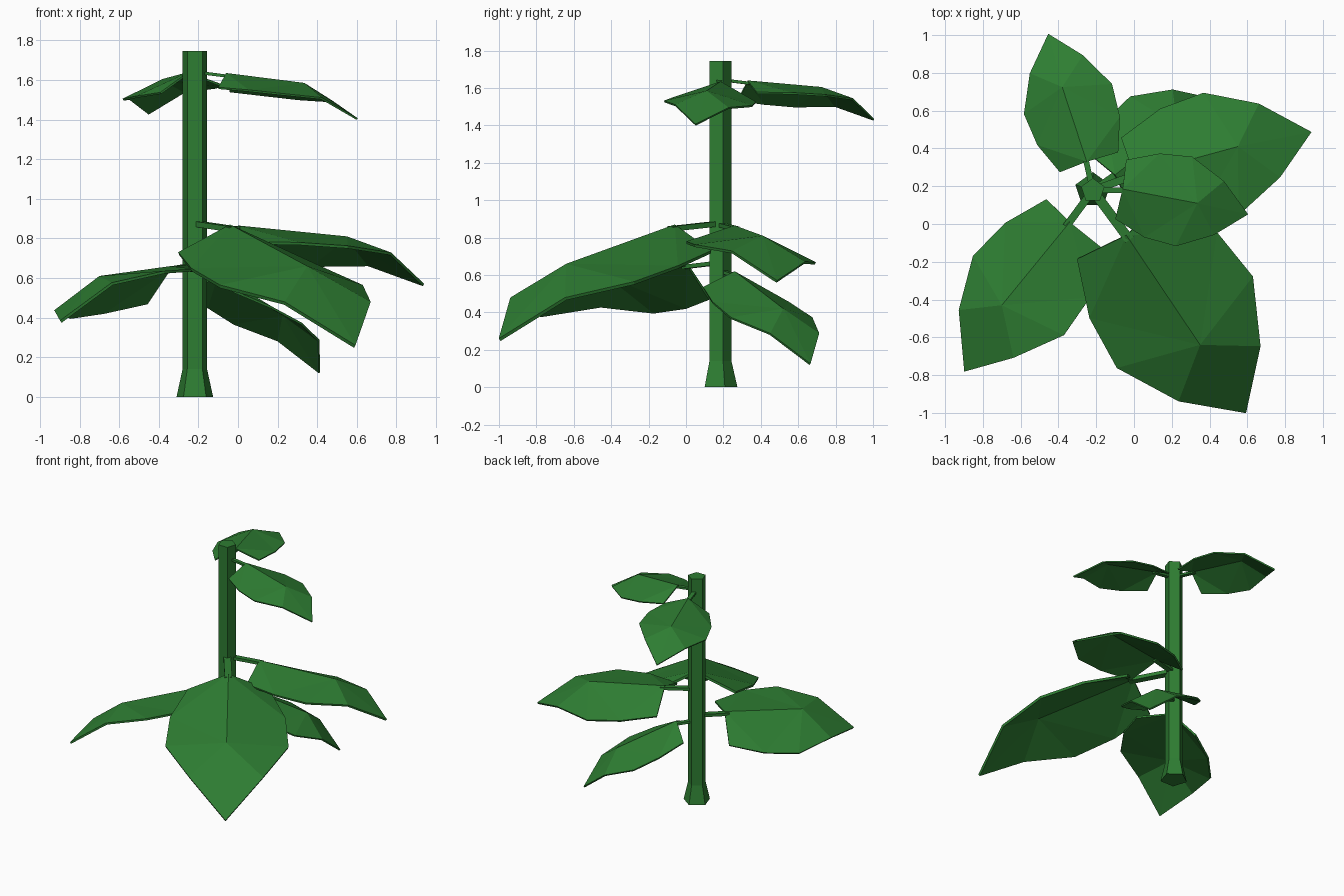
import bpy
import bmesh
import math
from mathutils import Vector, Matrix

cube = bpy.data.objects.get("Cube")
if cube:
    bpy.data.objects.remove(cube, do_unlink=True)

# Single flat green for the whole plant
green = bpy.data.materials.new("leaf_green")
green.use_nodes = True
colour = (0.027, 0.205, 0.032, 1.0)
green.diffuse_color = colour
green.node_tree.nodes["Principled BSDF"].inputs["Base Color"].default_value = colour

STEM = Vector((-0.218, 0.178, 0))


def make_object(name, bm):
    mesh = bpy.data.meshes.new(name)
    bm.to_mesh(mesh)
    bm.free()
    mesh.materials.append(green)
    obj = bpy.data.objects.new(name, mesh)
    bpy.context.collection.objects.link(obj)
    return obj


def loft(name, rings):
    """Skin a list of equal-length point rings and cap both ends."""
    bm = bmesh.new()
    loops = [[bm.verts.new(p) for p in ring] for ring in rings]
    for low, high in zip(loops, loops[1:]):
        for i in range(len(low)):
            j = (i + 1) % len(low)
            bm.faces.new((low[i], low[j], high[j], high[i]))
    bm.faces.new(loops[0])
    bm.faces.new(loops[-1])
    bmesh.ops.recalc_face_normals(bm, faces=bm.faces)
    return make_object(name, bm)


# Five-sided stem with a flared foot
def pentagon(radius, z):
    angles = [math.radians(90 + 72 * i) for i in range(5)]
    return [STEM + Vector((radius * math.cos(a), radius * math.sin(a), z)) for a in angles]


loft("stem", [pentagon(0.097, 0), pentagon(0.065, 0.14), pentagon(0.065, 1.745)])

# Unit leaf: midrib along x, one side of the rim (mirrored for the other)
MID_LENGTH = 0.731
MIDRIB = [(0, 0, 0), (MID_LENGTH, 0, 0), (1.264, 0, -0.258)]
RIM = [(0.0, 0.288, -0.146), (0.307, 0.408, -0.138), (0.62, 0.435, -0.133), (0.96, 0.262, -0.12)]


def leaf(name, base, mid, roll):
    """Folded leaf running from base through the middle of its midrib."""
    base, mid = Vector(base), Vector(mid)
    size = (mid - base).length / MID_LENGTH
    x = (mid - base).normalized()
    y = Vector((0, 0, 1)).cross(x).normalized()
    frame = Matrix((x, y, x.cross(y))).transposed().to_4x4()
    frame = Matrix.Translation(base) @ frame @ Matrix.Rotation(-math.radians(roll), 4, 'X')
    frame = frame @ Matrix.Scale(size, 4)

    bm = bmesh.new()
    b, m, t = [bm.verts.new(frame @ Vector(p)) for p in MIDRIB]
    for side in (1, -1):
        r = [bm.verts.new(frame @ Vector((u, side * s, w))) for u, s, w in RIM]
        for tri in ((b, r[1], r[0]), (b, m, r[1]), (m, r[2], r[1]), (m, r[3], r[2]), (m, t, r[3])):
            bm.faces.new(tri if side > 0 else tri[::-1])
    blade = make_object(name + "_leaf", bm)
    solid = blade.modifiers.new("thickness", 'SOLIDIFY')
    solid.thickness = 0.018 * size
    solid.offset = -1

    # Flat stalk joining the stem to the leaf base
    start = Vector((STEM.x, STEM.y, base.z + 0.005))
    end = base - Vector((0, 0, 0.015)) + 0.03 * x
    across = Vector((0, 0, 1)).cross(end - start).normalized() * 0.026 * size
    up = Vector((0, 0, 0.014 * size))
    loft(name + "_stalk", [[p + across + up, p - across + up, p - across - up, p + across - up]
                           for p in (start, end)])


leaf("front_large", (-0.04, -0.06, 0.87), (0.35, -0.64, 0.66), 0)
leaf("front_right", (-0.34, 0.01, 0.66), (-0.70, -0.43, 0.61), -20)
leaf("middle_left", (0.0, 0.26, 0.865), (0.55, 0.41, 0.81), 8)
leaf("low_back", (-0.10, 0.26, 0.62), (0.23, 0.52, 0.42), 0)
leaf("top_left", (-0.06, 0.185, 1.635), (0.335, 0.11, 1.585), 3)
leaf("top_back", (-0.25, 0.33, 1.64), (-0.38, 0.725, 1.605), 7)
